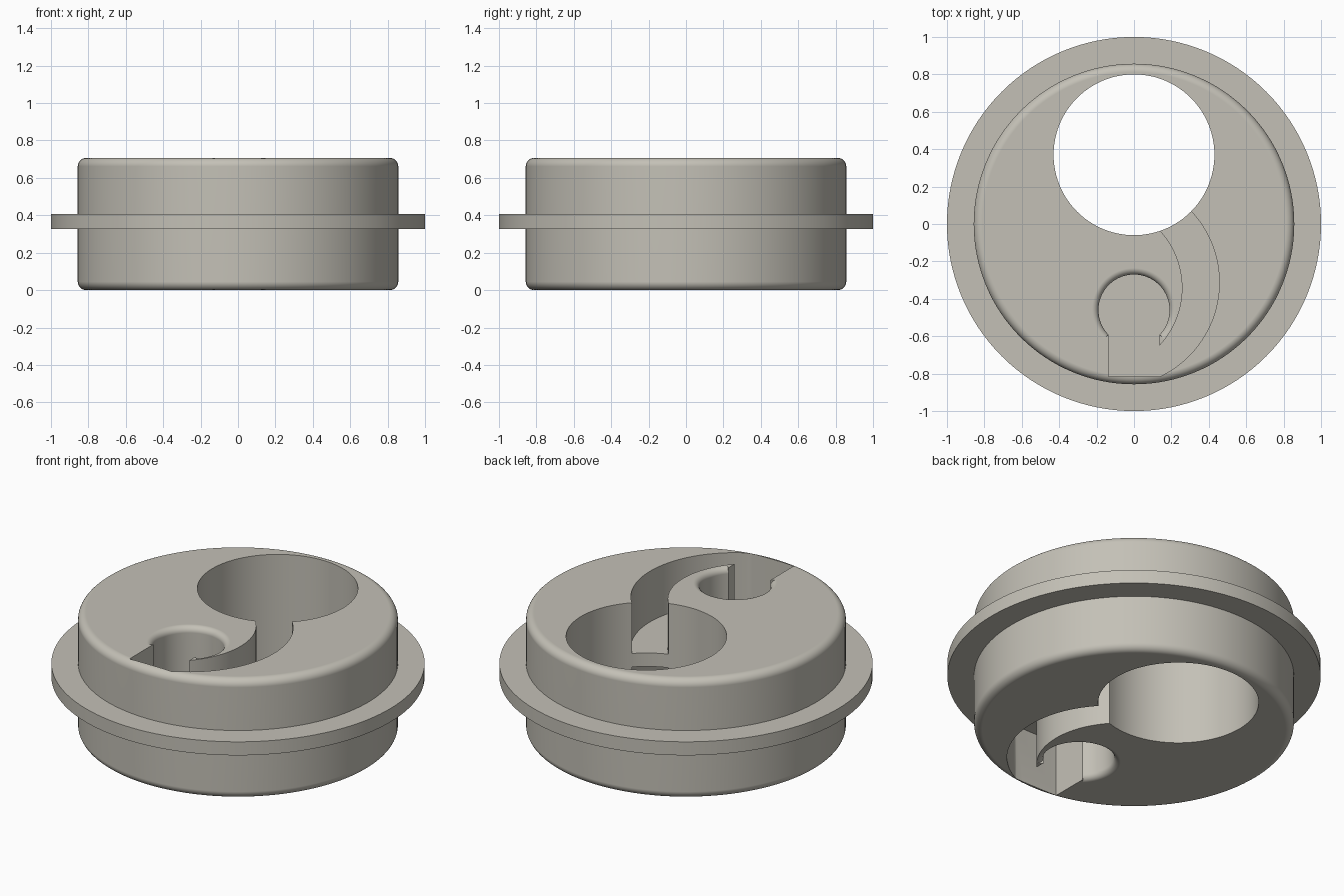
import bpy, bmesh, math
from mathutils import Vector

if "Cube" in bpy.data.objects:
    bpy.data.objects.remove(bpy.data.objects["Cube"])

TOP, PLATE_LO, PLATE_HI = 0.707, 0.327, 0.407
BODY_R, FLANGE_R, EDGE = 0.857, 1.0, 0.045
HOLE_Y, HOLE_R = 0.37, 0.43
KEY_Y, KEY_R, KEY_EDGE, KEY_HALF = -0.46, 0.19, 0.035, 0.137
WALL_Y = -0.815

mat = bpy.data.materials.new("warm grey")
mat.diffuse_color = (0.55, 0.53, 0.47, 1)
mat.use_nodes = True
mat.node_tree.nodes["Principled BSDF"].inputs["Base Color"].default_value = mat.diffuse_color


def make(name, bm):
    bmesh.ops.recalc_face_normals(bm, faces=bm.faces[:])
    mesh = bpy.data.meshes.new(name)
    bm.to_mesh(mesh)
    bm.free()
    mesh.materials.append(mat)
    ob = bpy.data.objects.new(name, mesh)
    bpy.context.collection.objects.link(ob)
    return ob


def arc(cx, cy, r, a0, a1, n):
    return [(cx + r * math.cos(a0 + (a1 - a0) * i / n),
             cy + r * math.sin(a0 + (a1 - a0) * i / n)) for i in range(n + 1)]


def arc3(a, b, c, n):
    """Arc from a through b to c."""
    (ax, ay), (bx, by), (cx, cy) = a, b, c
    d = 2 * (ax * (by - cy) + bx * (cy - ay) + cx * (ay - by))
    sa, sb, sc = ax * ax + ay * ay, bx * bx + by * by, cx * cx + cy * cy
    ux = (sa * (by - cy) + sb * (cy - ay) + sc * (ay - by)) / d
    uy = (sa * (cx - bx) + sb * (ax - cx) + sc * (bx - ax)) / d
    return arc(ux, uy, math.hypot(ax - ux, ay - uy),
               math.atan2(ay - uy, ax - ux), math.atan2(cy - uy, cx - ux), n)


def prism(name, outline, z0, z1):
    bm = bmesh.new()
    face = bm.faces.new([bm.verts.new((x, y, z0)) for x, y in outline])
    out = bmesh.ops.extrude_face_region(bm, geom=[face])
    verts = [g for g in out["geom"] if isinstance(g, bmesh.types.BMVert)]
    bmesh.ops.translate(bm, verts=verts, vec=(0, 0, z1 - z0))
    return make(name, bm)


def revolve(name, profile, centre_y, a0, a1, n, closed_profile):
    """Turn an (r, z) profile about a vertical axis, full or part turn."""
    full = abs(a1 - a0 - 2 * math.pi) < 1e-6
    bm = bmesh.new()
    rings = []
    for i in range(n if full else n + 1):
        a = a0 + (a1 - a0) * i / n
        rings.append([bm.verts.new((r * math.cos(a), centre_y + r * math.sin(a), z))
                      for r, z in profile])
    m = len(profile)
    for i in range(n):
        p, q = rings[i], rings[(i + 1) % len(rings)]
        for j in range(m if closed_profile else m - 1):
            k = (j + 1) % m
            bm.faces.new((p[j], q[j], q[k], p[k]))
    if not closed_profile:
        bm.faces.new([r[0] for r in rings])
        bm.faces.new([r[-1] for r in rings])
    elif not full:
        bm.faces.new(rings[0])
        bm.faces.new(rings[-1])
    return make(name, bm)


# Round body with softened rims and a thin flange
q = math.pi / 2
profile = (arc(BODY_R - EDGE, EDGE, EDGE, -q, 0, 8)
           + [(BODY_R, PLATE_LO), (FLANGE_R, PLATE_LO),
              (FLANGE_R, PLATE_HI), (BODY_R, PLATE_HI)]
           + arc(BODY_R - EDGE, TOP - EDGE, EDGE, 0, q, 8))
body = revolve("flanged_body", profile, 0, 0, 2 * math.pi, 128, False)

# Large through hole
cutters = [prism("hole_cutter", arc(0, HOLE_Y, HOLE_R, 0, 2 * math.pi, 96)[:-1], -0.5, 1.5)]

# Keyhole pocket joined to the large hole by a curved channel
a0 = math.atan2(-math.sqrt(KEY_R ** 2 - KEY_HALF ** 2), KEY_HALF)
a1 = math.pi - a0
outline = ([(0.2, 0.2)]
           + arc3((0.304, 0.07), (0.456, -0.3), (0.139, WALL_Y), 32)
           + [(-KEY_HALF, WALL_Y)]
           + arc(0, KEY_Y, KEY_R, a1, a0, 48)
           + arc3((KEY_HALF, -0.65), (0.259, -0.345), (0.139, -0.035), 28)
           + [(0.08, 0.15)])
cutters += [prism("upper_pocket_cutter", outline, PLATE_HI, 1.2),
            prism("lower_pocket_cutter", outline, -0.5, PLATE_LO)]

# Rounded lip of the keyhole on both faces
for label, face_z, s in (("upper", TOP, 1), ("lower", 0, -1)):
    lip = [(KEY_R + KEY_EDGE - KEY_EDGE * math.cos(t * q / 6),
            face_z - s * KEY_EDGE * (1 - math.sin(t * q / 6))) for t in range(7)]
    ring = ([(0.1, face_z - s * KEY_EDGE)] + lip
            + [(KEY_R + KEY_EDGE, face_z + s * 0.1), (0.1, face_z + s * 0.1)])
    cutters.append(revolve(label + "_lip_cutter", ring, KEY_Y, a0, a1, 48, True))

# Cut everything and discard the cutters
bpy.context.view_layer.objects.active = body
body.select_set(True)
for c in cutters:
    c.hide_render = True
    mod = body.modifiers.new(c.name, 'BOOLEAN')
    mod.operation, mod.solver, mod.object = 'DIFFERENCE', 'EXACT', c
    bpy.ops.object.modifier_apply(modifier=mod.name)
for c in cutters:
    bpy.data.objects.remove(c)

# Smooth curved walls, flat faces kept flat
bpy.ops.object.shade_smooth_by_angle(angle=math.radians(30))
wn = body.modifiers.new("flat_face_normals", 'WEIGHTED_NORMAL')
wn.keep_sharp = True
